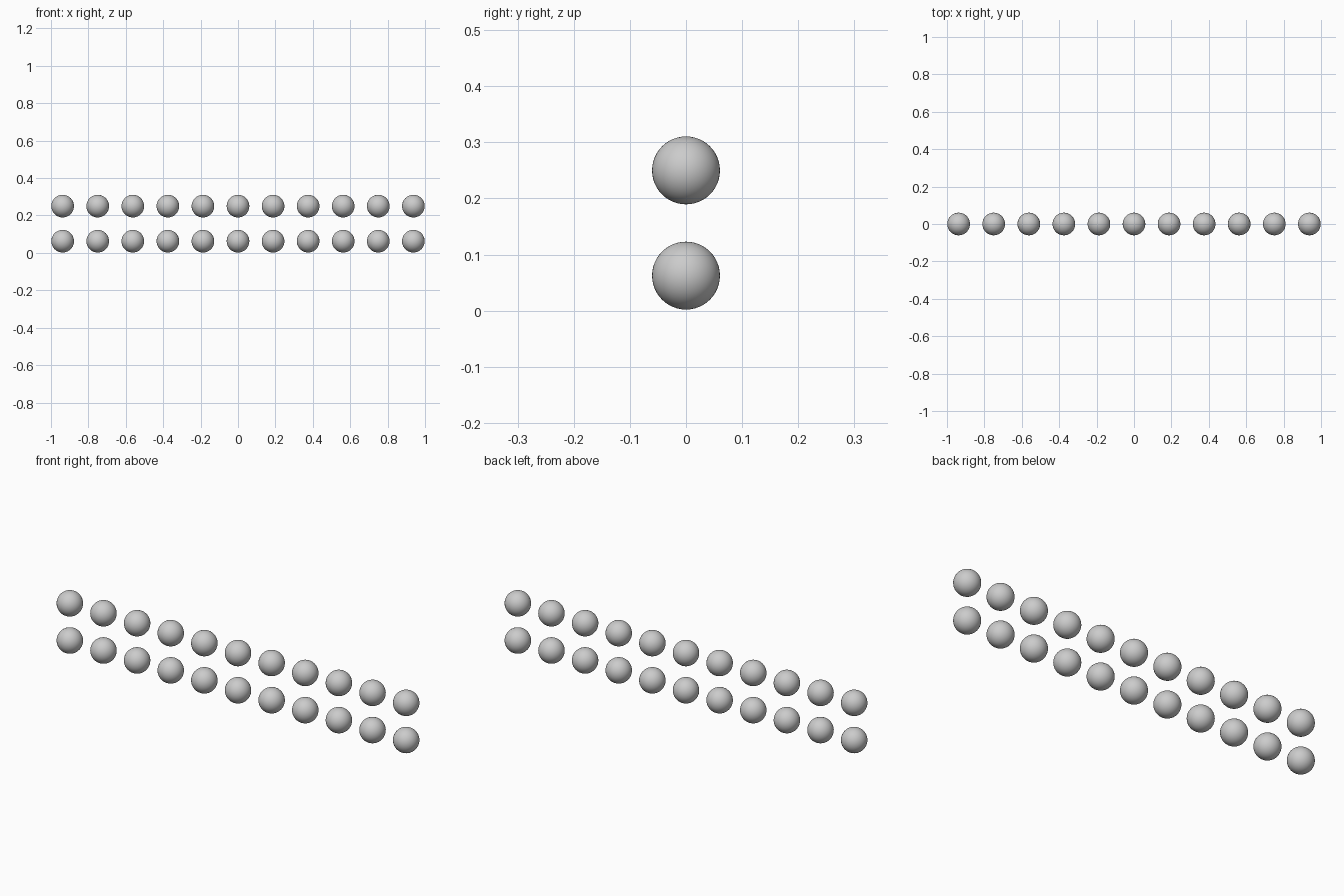
import bpy, bmesh

if "Cube" in bpy.data.objects:
    bpy.data.objects.remove(bpy.data.objects["Cube"])

RADIUS = 0.0605
SPACING = 0.1875
COLUMNS, ROWS = 11, 2

# One smooth ball mesh, shared by every ball
mesh = bpy.data.meshes.new("ball")
bm = bmesh.new()
bmesh.ops.create_uvsphere(bm, u_segments=48, v_segments=24, radius=RADIUS)
for face in bm.faces:
    face.smooth = True
bm.to_mesh(mesh)
bm.free()

# Two straight rows of balls, centred on x = 0
for row, name in enumerate(("lower_ball", "upper_ball")):
    for col in range(COLUMNS):
        ball = bpy.data.objects.new(f"{name}_{col + 1}", mesh)
        ball.location = ((col - (COLUMNS - 1) / 2) * SPACING, 0, 0.0625 + row * SPACING)
        bpy.context.collection.objects.link(ball)
